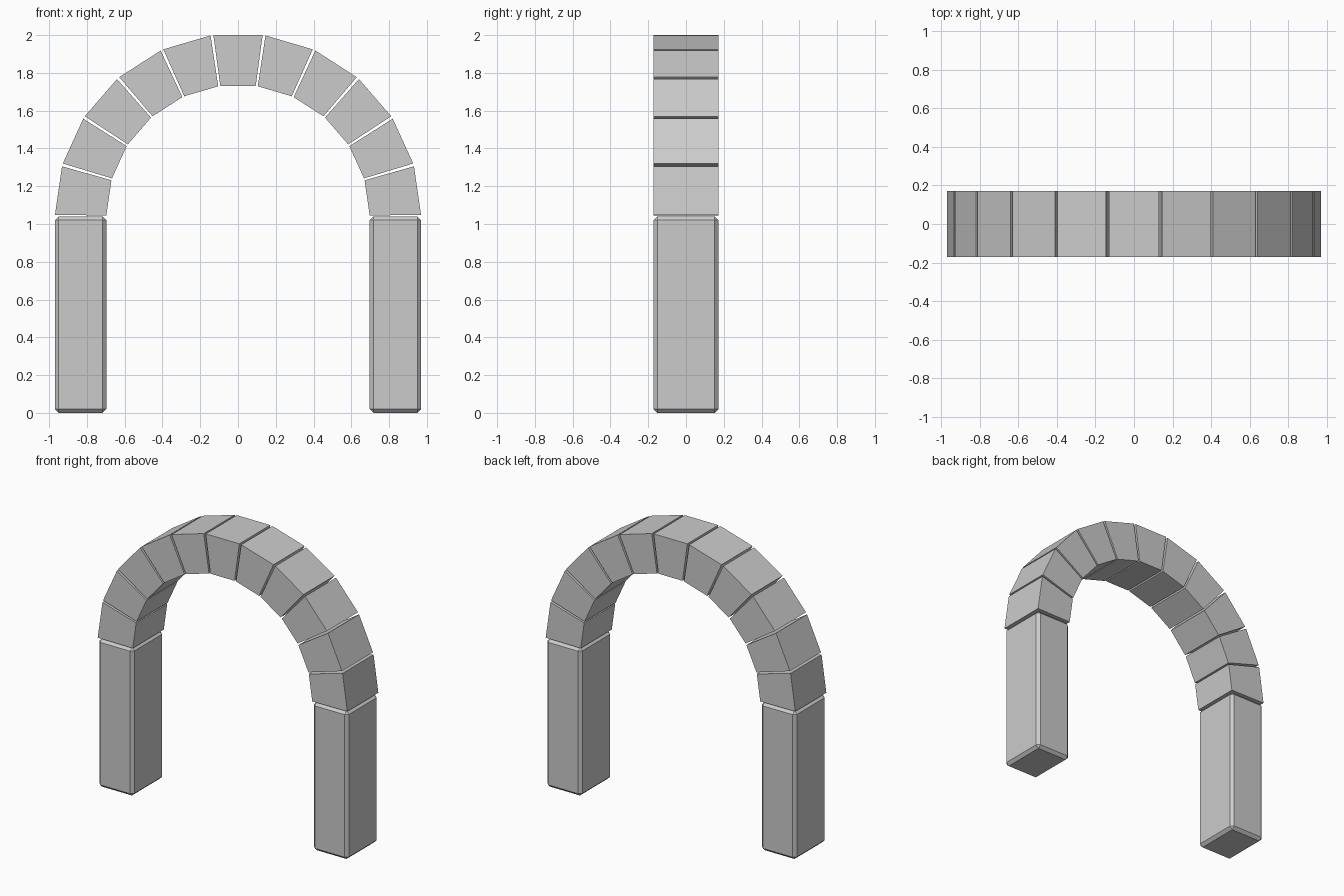
import bpy, bmesh
from math import sin, cos, pi, radians

if "Cube" in bpy.data.objects:
    bpy.data.objects.remove(bpy.data.objects["Cube"])

R_OUT, R_IN = 0.969, 0.697     # arch radii
SPRING = 1.04                  # height where the arch starts
HALF_D = 0.172                 # half depth in y
COUNT = 11                     # wedge stones
GAP = radians(0.45)            # half joint width


def finish(name, bm):
    bmesh.ops.recalc_face_normals(bm, faces=bm.faces)
    mesh = bpy.data.meshes.new(name)
    bm.to_mesh(mesh)
    bm.free()
    obj = bpy.data.objects.new(name, mesh)
    bpy.context.collection.objects.link(obj)
    return obj


def wedge(name, a0, a1):
    """Flat-sided arch stone between two angles, extruded through y."""
    bm = bmesh.new()
    corners = [(R_OUT, a0), (R_OUT, a1), (R_IN, a1), (R_IN, a0)]
    face = bm.faces.new([bm.verts.new((r * cos(a), -HALF_D, SPRING + r * sin(a)))
                         for r, a in corners])
    ext = bmesh.ops.extrude_face_region(bm, geom=[face])
    verts = [g for g in ext["geom"] if isinstance(g, bmesh.types.BMVert)]
    bmesh.ops.translate(bm, verts=verts, vec=(0, 2 * HALF_D, 0))
    return finish(name, bm)


def pillar(name, side):
    """Chamfered upright block."""
    bm = bmesh.new()
    bmesh.ops.create_cube(bm, size=1)
    bmesh.ops.scale(bm, verts=bm.verts, vec=(R_OUT - R_IN, 2 * HALF_D, SPRING))
    bmesh.ops.translate(bm, verts=bm.verts,
                        vec=(side * (R_OUT + R_IN) / 2, 0, SPRING / 2))
    bmesh.ops.bevel(bm, geom=bm.edges[:], offset=0.02, segments=1,
                    affect='EDGES', profile=0.5)
    return finish(name, bm)


# Pillars
pillar("left_pillar", -1)
pillar("right_pillar", 1)

# Arch stones, with the keystone in the middle
step = pi / COUNT
for i in range(COUNT):
    name = "keystone" if i == COUNT // 2 else f"arch_stone_{i + 1}"
    wedge(name, i * step + GAP, (i + 1) * step - GAP)
